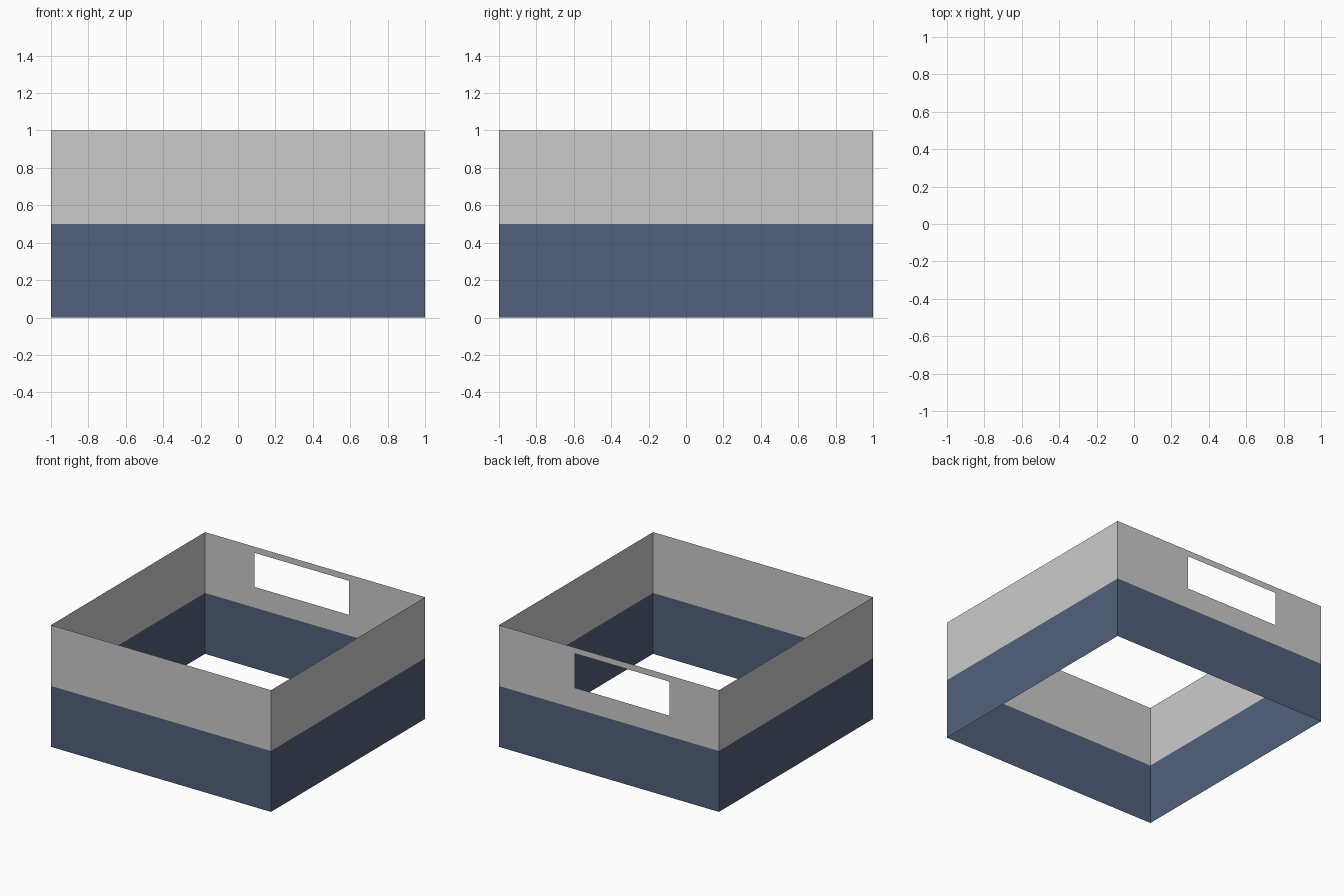
import bpy, bmesh
from mathutils import Matrix, Vector

if "Cube" in bpy.data.objects:
    bpy.data.objects.remove(bpy.data.objects["Cube"])


def wall_ring(name, z0, z1, opening=None, material=None):
    """Open square ring of single-sheet walls, with an optional opening (x0, x1, z0, z1) in the back wall."""
    bm = bmesh.new()
    bmesh.ops.create_cube(bm, size=2, matrix=Matrix.Translation((0, 0, (z0 + z1) / 2))
                          @ Matrix.Diagonal((1, 1, (z1 - z0) / 2, 1)))
    caps = [f for f in bm.faces if abs(f.normal.z) > 0.5]
    bmesh.ops.delete(bm, geom=caps, context='FACES')

    if opening:
        ox0, ox1, oz0, oz1 = opening
        for co, no in (((ox0, 0, 0), (1, 0, 0)), ((ox1, 0, 0), (1, 0, 0)),
                       ((0, 0, oz0), (0, 0, 1)), ((0, 0, oz1), (0, 0, 1))):
            bmesh.ops.bisect_plane(bm, geom=bm.verts[:] + bm.edges[:] + bm.faces[:],
                                   plane_co=co, plane_no=no)
        centre = Vector(((ox0 + ox1) / 2, 1, (oz0 + oz1) / 2))
        hole = [f for f in bm.faces if (f.calc_center_median() - centre).length < 0.01]
        bmesh.ops.delete(bm, geom=hole, context='FACES')

    mesh = bpy.data.meshes.new(name)
    bm.to_mesh(mesh)
    bm.free()
    if material:
        mesh.materials.append(material)
    obj = bpy.data.objects.new(name, mesh)
    bpy.context.collection.objects.link(obj)
    return obj


slate = bpy.data.materials.new("slate_blue")
slate.diffuse_color = (0.085, 0.12, 0.2, 1)
slate.use_nodes = True
slate.node_tree.nodes["Principled BSDF"].inputs["Base Color"].default_value = slate.diffuse_color

# Blue lower half of the walls
wall_ring("lower_walls", 0, 0.5, material=slate)
# Grey upper half with a window opening in the back
wall_ring("upper_walls", 0.5, 1, opening=(-0.55, 0.31, 0.67, 0.95))
